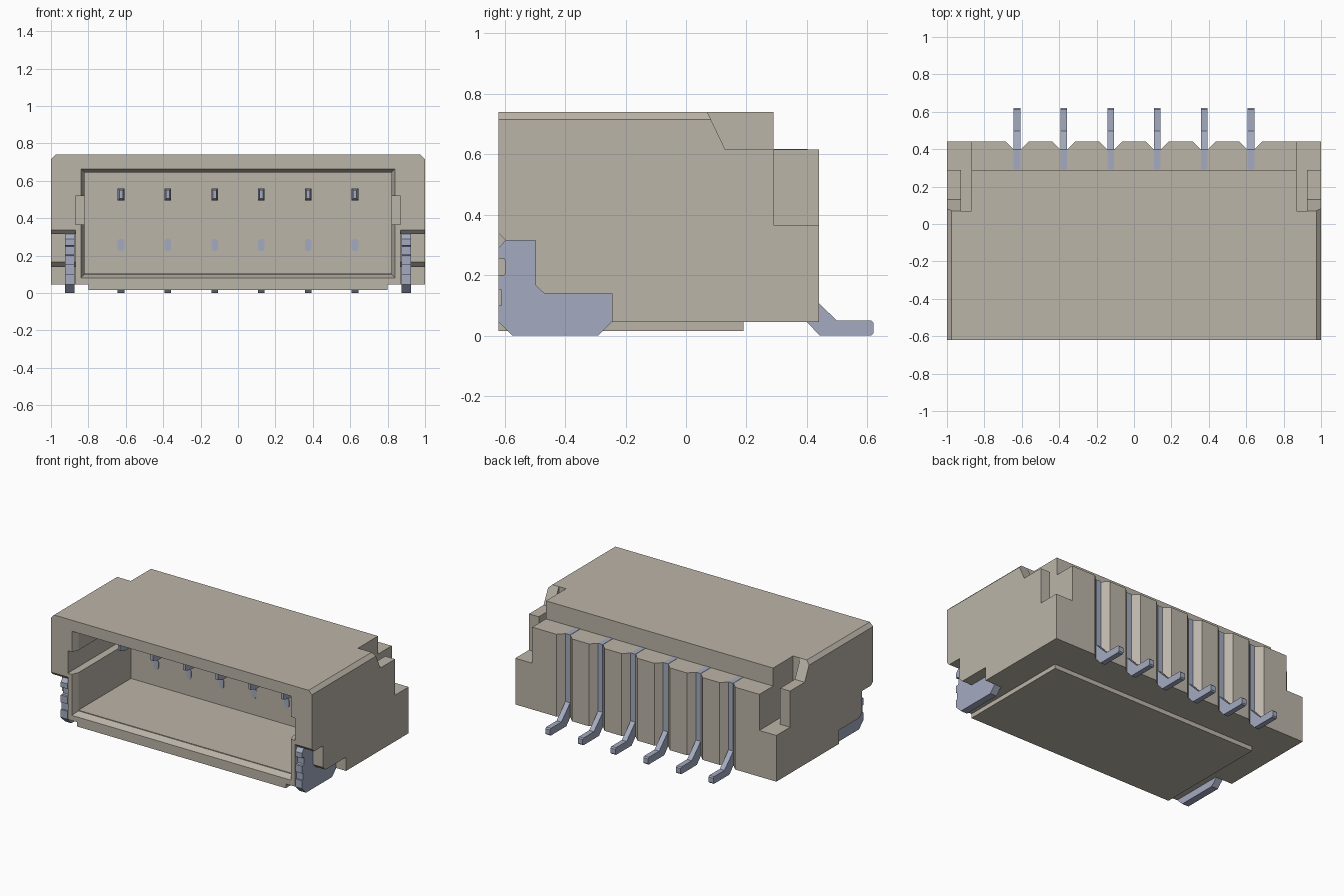
import bpy, bmesh

cube = bpy.data.objects.get("Cube")
if cube:
    bpy.data.objects.remove(cube, do_unlink=True)


def material(name, rgb):
    m = bpy.data.materials.new(name)
    m.use_nodes = True
    m.diffuse_color = (*rgb, 1)
    bsdf = next(n for n in m.node_tree.nodes if n.type == 'BSDF_PRINCIPLED')
    bsdf.inputs["Base Color"].default_value = (*rgb, 1)
    return m


BEIGE = material("warm beige plastic", (0.50, 0.46, 0.395))
METAL = material("blue grey metal", (0.37, 0.41, 0.53))


def loft(name, ring_a, ring_b, mat):
    """Solid between two matching rings of points."""
    bm = bmesh.new()
    a = [bm.verts.new(p) for p in ring_a]
    b = [bm.verts.new(p) for p in ring_b]
    bm.faces.new(a)
    bm.faces.new(b)
    for i in range(len(a)):
        j = (i + 1) % len(a)
        bm.faces.new((a[i], a[j], b[j], b[i]))
    bmesh.ops.recalc_face_normals(bm, faces=bm.faces)
    me = bpy.data.meshes.new(name)
    bm.to_mesh(me)
    bm.free()
    me.materials.append(mat)
    ob = bpy.data.objects.new(name, me)
    bpy.context.collection.objects.link(ob)
    return ob


def prism(name, pts, axis, lo, hi, mat=BEIGE):
    """Extrude a 2D profile along an axis; points hold the other two axes in order."""
    def ring(v):
        return [p[:axis] + (v,) + p[axis:] for p in pts]
    return loft(name, ring(lo), ring(hi), mat)


def box(name, x, y, z, mat=BEIGE):
    return prism(name, [(x[0], y[0]), (x[1], y[0]), (x[1], y[1]), (x[0], y[1])], 2, *z, mat)


def rect(x, z0, z1, y, cx=0):
    return [(cx - x, y, z0), (cx + x, y, z0), (cx + x, y, z1), (cx - x, y, z1)]


def cut(target, cutter):
    cutter.hide_render = True
    mod = target.modifiers.new("cut", 'BOOLEAN')
    mod.operation = 'DIFFERENCE'
    mod.solver = 'EXACT'
    mod.object = cutter
    bpy.context.view_layer.update()
    bpy.context.view_layer.objects.active = target
    bpy.ops.object.modifier_apply(modifier=mod.name)
    bpy.data.objects.remove(cutter, do_unlink=True)


def span(side, a, b):
    return sorted((side * a, side * b))


PIN_X = [-0.625 + 0.25 * i for i in range(6)]

# Housing shell with chamfered top edges
housing = prism("housing", [(-1, .045), (1, .045), (1, .715), (.975, .74),
                            (-.975, .74), (-1, .715)], 1, -.62, .44)

# Mating cavity with a bevelled mouth
cut(housing, loft("cavity", rect(.82, .105, .645, -.7), rect(.82, .105, .645, 0), BEIGE))
cut(housing, loft("mouth", rect(.845, .075, .67, -.635), rect(.82, .1, .645, -.575), BEIGE))

# Lower rear ledge
cut(housing, box("ledge", (-1.1, 1.1), (.29, .5), (.615, .8)))

# Pocket outline for the solder tabs
POCKET = [(-.65, -.02), (-.245, -.02), (-.245, .14), (-.47, .14), (-.497, .165),
          (-.497, .315), (-.597, .315), (-.65, .368)]
for s in (-1, 1):
    # Key notch beside the cavity
    cut(housing, box("key_notch", span(s, .78, .87), (-.7, -.02), (.365, .52)))
    # Rear corner steps, sloped shoulder and latch slot
    cut(housing, box("corner_step", span(s, .87, 1.1), (.29, .5), (.365, .8)))
    cut(housing, prism("shoulder", [(.06, .761), (.13, .615), (.4, .615), (.4, .761)],
                       0, *span(s, .87, 1.1)))
    cut(housing, box("latch_slot", span(s, .87, .925), (.07, .4), (.365, .8)))
    # Side pocket
    cut(housing, prism("tab_pocket", POCKET, 0, *span(s, .87, 1.1)))

# Flared grooves down the back
for x in PIN_X:
    cut(housing, prism("groove", [(x - .02, .40), (x + .02, .40), (x + .07, .45),
                                  (x - .07, .45)], 2, -.1, .8))

# Raised pad underneath
box("base_pad", (-.8, .8), (-.62, .19), (.015, .045))

# Solder tabs with toothed front edges
TAB = [(-.62, .045), (-.575, 0), (-.29, 0), (-.245, .045), (-.245, .14), (-.47, .14),
       (-.497, .165), (-.497, .315), (-.597, .315), (-.62, .29),
       (-.62, .255), (-.603, .255), (-.597, .248), (-.597, .207), (-.603, .2), (-.62, .2),
       (-.62, .15), (-.61, .15), (-.61, .1), (-.62, .1)]
for s, label in ((-1, "right"), (1, "left")):
    prism(label + "_solder_tab", TAB, 0, *span(s, .874, .924), METAL)

# Contacts: rear leg and foot, inner pin, round stub on the cavity wall
LEG = [(.291, .617), (.402, .617), (.402, .147), (.44, .107), (.498, .05), (.612, .05),
       (.62, .042), (.62, .008), (.612, 0), (.442, 0), (.40, .045), (.36, .09),
       (.36, .54), (.291, .54)]
OVAL = [(-.018, -.02), (-.009, -.033), (.009, -.033), (.018, -.02),
        (.018, .02), (.009, .033), (-.009, .033), (-.018, .02)]
for i, x in enumerate(PIN_X, 1):
    prism(f"contact_leg_{i}", LEG, 0, x - .018, x + .018, METAL)
    loft(f"contact_pin_{i}", rect(.018, .495, .56, -.37, x), rect(.018, .495, .56, .04, x), METAL)
    loft(f"contact_tip_{i}", rect(.009, .505, .55, -.41, x), rect(.018, .495, .56, -.37, x), METAL)
    prism(f"contact_stub_{i}", [(x + a, .257 + b) for a, b in OVAL], 1, -.004, .04, METAL)
